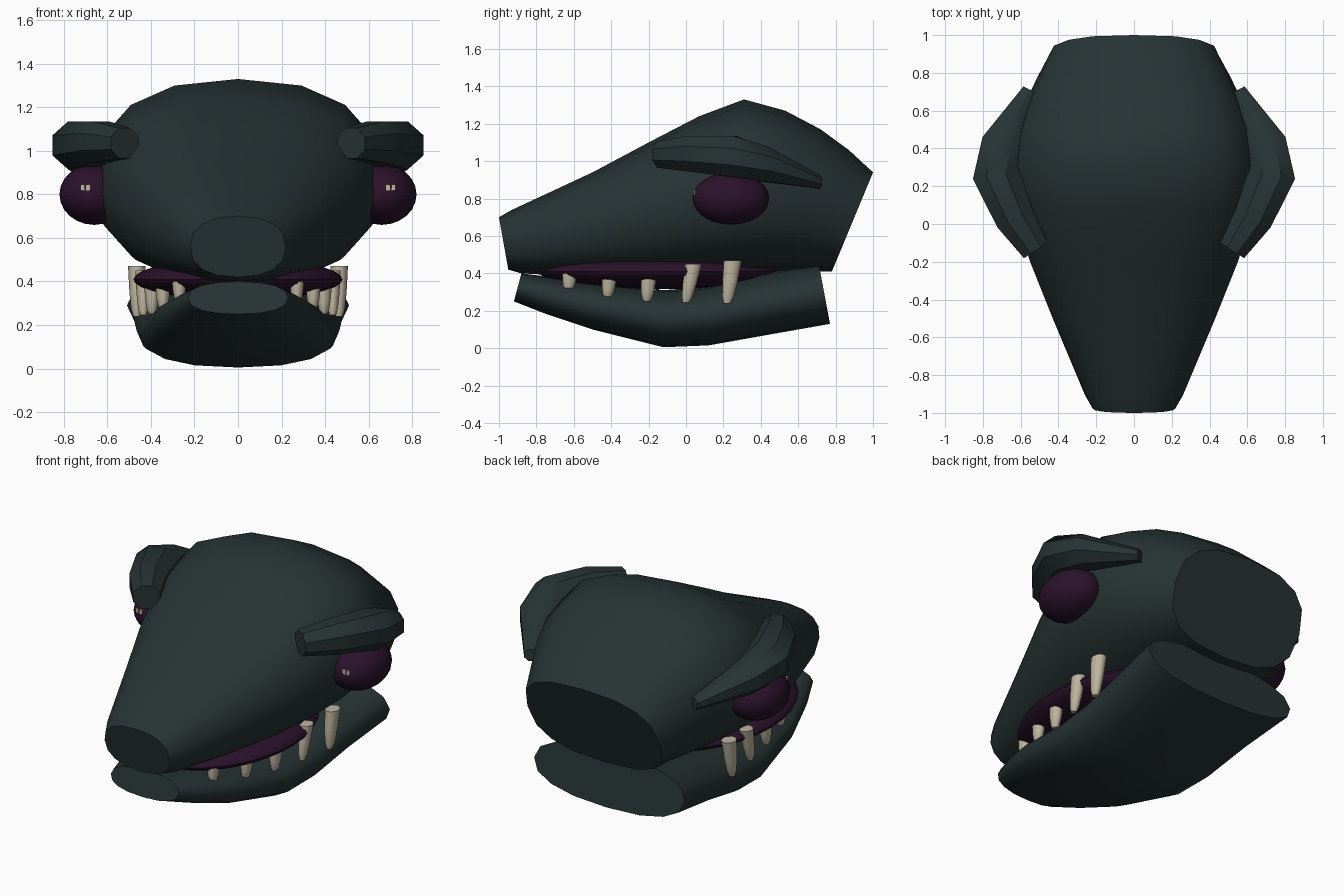
import bpy, bmesh
from math import sin, cos, pi, radians
from mathutils import Vector

cube = bpy.data.objects.get("Cube")
if cube:
    bpy.data.objects.remove(cube, do_unlink=True)


def material(name, rgb):
    m = bpy.data.materials.new(name)
    m.use_nodes = True
    m.diffuse_color = (*rgb, 1)
    m.node_tree.nodes["Principled BSDF"].inputs["Base Color"].default_value = (*rgb, 1)
    return m


SKIN = material("dark green skin", (0.020, 0.033, 0.033))
PURPLE = material("deep purple", (0.024, 0.006, 0.024))
IVORY = material("ivory", (0.52, 0.46, 0.35))


def finish(bm, name, mat, angle=50):
    bmesh.ops.recalc_face_normals(bm, faces=bm.faces)
    mesh = bpy.data.meshes.new(name)
    bm.to_mesh(mesh)
    bm.free()
    mesh.materials.append(mat)
    ob = bpy.data.objects.new(name, mesh)
    bpy.context.collection.objects.link(ob)
    bpy.ops.object.select_all(action='DESELECT')
    ob.select_set(True)
    bpy.context.view_layer.objects.active = ob
    bpy.ops.object.shade_smooth_by_angle(angle=radians(angle))
    return ob


def loft(name, rings, mat, angle=50):
    """Skin a list of equal rings of points and close both ends."""
    bm = bmesh.new()
    loops = [[bm.verts.new(p) for p in ring] for ring in rings]
    n = len(loops[0])
    for a, b in zip(loops, loops[1:]):
        for i in range(n):
            j = (i + 1) % n
            bm.faces.new((a[i], a[j], b[j], b[i]))
    bm.faces.new(loops[0])
    bm.faces.new(loops[-1])
    return finish(bm, name, mat, angle)


def spow(v, p):
    return (abs(v) ** p) * (1 if v >= 0 else -1)


def head_ring(top_y, top_z, low_y, low_z, width, square=0.85, n=16):
    """Rounded cross-section leaning from its top point to its low point."""
    top, low = Vector((0, top_y, top_z)), Vector((0, low_y, low_z))
    ring = []
    for i in range(n):
        a = 2 * pi * i / n
        p = low.lerp(top, (1 + spow(cos(a), square)) / 2)
        p.x = width * spow(sin(a), square)
        ring.append(p)
    return ring


def ellipsoid(name, centre, radii, mat, seg=24):
    bm = bmesh.new()
    bmesh.ops.create_uvsphere(bm, u_segments=seg, v_segments=seg // 2, radius=1)
    bmesh.ops.scale(bm, vec=radii, verts=bm.verts)
    bmesh.ops.translate(bm, vec=centre, verts=bm.verts)
    return finish(bm, name, mat)


# Upper skull, snout to nape
loft("skull", [head_ring(*s) for s in (
    (-1.0, 0.70, -0.95, 0.42, 0.22),
    (-0.93, 0.74, -0.88, 0.40, 0.26),
    (-0.5, 0.94, -0.5, 0.38, 0.43),
    (-0.2, 1.10, -0.2, 0.38, 0.55),
    (0.07, 1.24, 0.05, 0.39, 0.63),
    (0.31, 1.33, 0.28, 0.40, 0.66),
    (0.53, 1.27, 0.45, 0.41, 0.63),
    (0.72, 1.17, 0.59, 0.41, 0.57),
    (0.87, 1.06, 0.69, 0.41, 0.51),
    (1.0, 0.94, 0.78, 0.41, 0.45, 0.75),
)], SKIN)

# Lower jaw
loft("lower_jaw", [head_ring(*s) for s in (
    (-0.88, 0.40, -0.92, 0.25, 0.23),
    (-0.72, 0.38, -0.74, 0.18, 0.31),
    (-0.5, 0.35, -0.5, 0.10, 0.39),
    (-0.12, 0.31, -0.12, 0.005, 0.45),
    (0.12, 0.33, 0.12, 0.015, 0.465),
    (0.4, 0.40, 0.43, 0.07, 0.48),
    (0.71, 0.45, 0.77, 0.13, 0.51),
)], SKIN)

# Mouth lining between the jaws
ellipsoid("mouth_lining", (0, -0.15, 0.41), (0.48, 0.64, 0.095), PURPLE, 32)

# Brow path: centre, half width across, half height
BROW = (
    ((0.52, -0.14, 1.035), 0.075, 0.07),
    ((0.63, 0.03, 1.04), 0.105, 0.095),
    ((0.73, 0.26, 1.025), 0.125, 0.11),
    ((0.70, 0.42, 0.985), 0.11, 0.095),
    ((0.55, 0.71, 0.89), 0.04, 0.035),
)


def brow_rings(side):
    pts = [Vector(p) for p, _, _ in BROW]
    rings = []
    for i, (_, wide, high) in enumerate(BROW):
        along = pts[min(i + 1, len(pts) - 1)] - pts[max(i - 1, 0)]
        across = Vector((along.y, -along.x, 0)).normalized()
        ring = []
        for k in range(8):
            a = pi / 8 + k * pi / 4
            p = pts[i] + across * wide * 1.08 * cos(a) + Vector((0, 0, high * 1.08 * sin(a)))
            ring.append((p.x * side, p.y, p.z))
        rings.append(ring)
    return rings


# Teeth: x, y, top height, tip height, radius, backward lean
TEETH = (
    (0.27, -0.63, 0.40, 0.30, 0.042, 0.01),
    (0.345, -0.42, 0.37, 0.27, 0.042, 0.01),
    (0.395, -0.21, 0.37, 0.25, 0.044, 0.01),
    (0.435, 0.00, 0.45, 0.245, 0.046, 0.04),
    (0.465, 0.22, 0.47, 0.24, 0.050, 0.03),
)


def tooth_rings(side, x, y, top, tip, r, lean):
    rings = []
    for t, scale in ((0, 1), (0.5, 0.85), (0.85, 0.65), (1, 0.4)):
        z = top + (tip - top) * t
        rings.append([(side * (x + r * 0.8 * scale * cos(k * pi / 5)),
                       y + lean * (1 - t) + r * scale * sin(k * pi / 5), z)
                      for k in range(10)])
    return rings


for side, label in ((1, "left"), (-1, "right")):
    loft(label + "_brow", brow_rings(side), SKIN, 40)
    ellipsoid(label + "_eye", (side * 0.66, 0.24, 0.80), (0.16, 0.205, 0.14), PURPLE)
    for n, tooth in enumerate(TEETH, 1):
        loft(f"{label}_tooth_{n}", tooth_rings(side, *tooth), IVORY)
    # Twin glints on the front of the eye
    for n, x in enumerate((0.688, 0.715), 1):
        bm = bmesh.new()
        bmesh.ops.create_cube(bm, size=1)
        bmesh.ops.scale(bm, vec=(0.018, 0.009, 0.028), verts=bm.verts)
        bmesh.ops.translate(bm, vec=(side * x, 0.047, 0.832), verts=bm.verts)
        finish(bm, f"{label}_eye_glint_{n}", IVORY)
